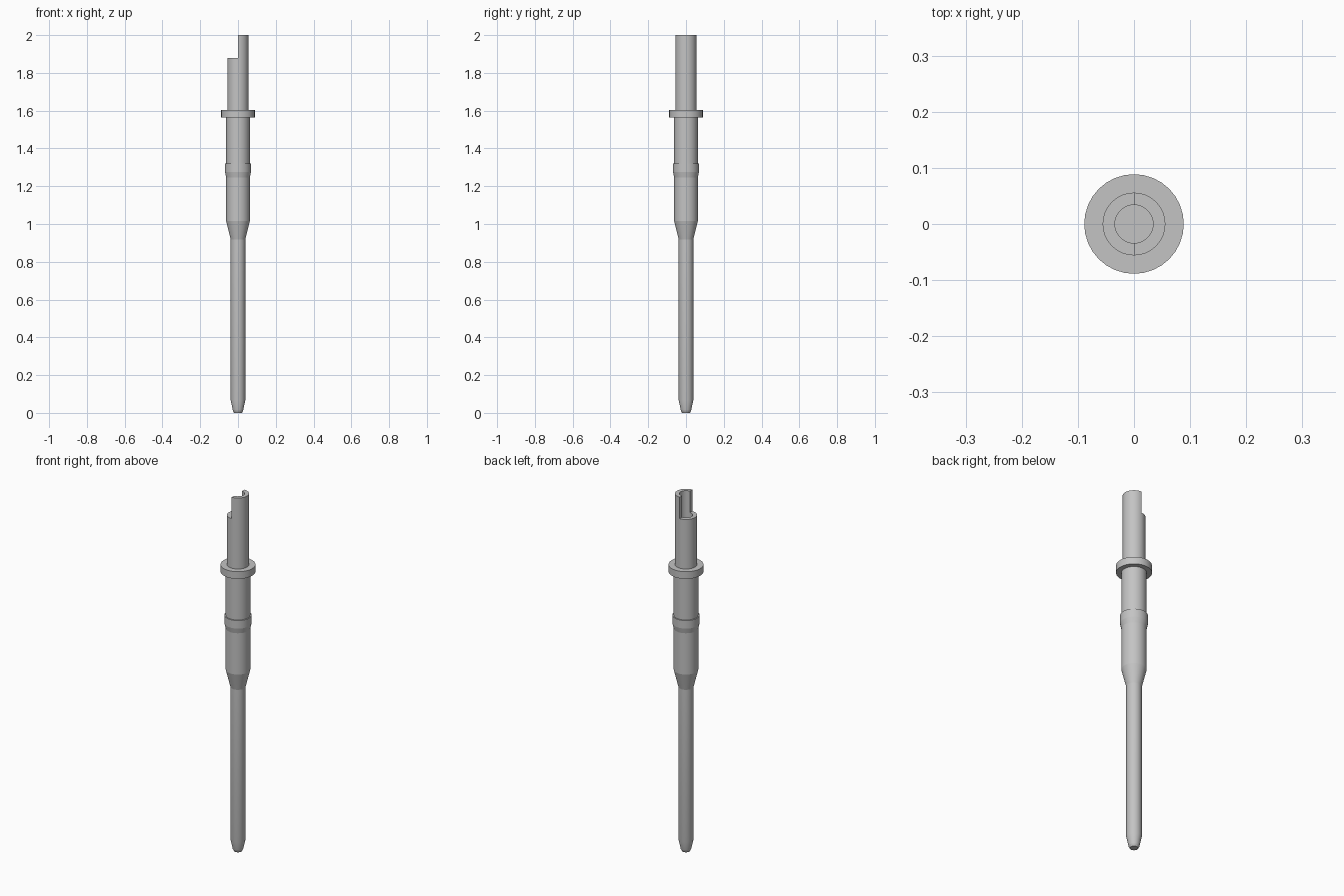
import bpy, bmesh, math

cube = bpy.data.objects.get("Cube")
if cube:
    bpy.data.objects.remove(cube, do_unlink=True)

SEG = 32

metal = bpy.data.materials.new("grey metal")
metal.use_nodes = True
GREY = (0.55, 0.55, 0.55, 1)
metal.diffuse_color = GREY
metal.node_tree.nodes["Principled BSDF"].inputs["Base Color"].default_value = GREY


def lathe(profile):
    """Revolve (radius, z) points around z; zero radius makes a pole."""
    bm = bmesh.new()
    rings = []
    for r, z in profile:
        if r == 0:
            rings.append([bm.verts.new((0, 0, z))] * SEG)
        else:
            rings.append([bm.verts.new((r * math.cos(2 * math.pi * i / SEG),
                                        r * math.sin(2 * math.pi * i / SEG), z))
                          for i in range(SEG)])
    for a, b in zip(rings, rings[1:]):
        for i in range(SEG):
            j = (i + 1) % SEG
            corners = dict.fromkeys((a[i], a[j], b[j], b[i]))
            bm.faces.new(list(corners))
    return bm, rings


def finish(bm, name):
    bmesh.ops.recalc_face_normals(bm, faces=bm.faces)
    mesh = bpy.data.meshes.new(name)
    bm.to_mesh(mesh)
    bm.free()
    mesh.materials.append(metal)
    obj = bpy.data.objects.new(name, mesh)
    bpy.context.collection.objects.link(obj)
    bpy.ops.object.select_all(action='DESELECT')
    obj.select_set(True)
    bpy.context.view_layer.objects.active = obj
    bpy.ops.object.shade_smooth_by_angle(angle=math.radians(12))


# Solid turned parts
parts = {
    "pin_shaft": [(0, 0), (0.021, 0), (0.027, 0.012), (0.0385, 0.066),
                  (0.0385, 0.95), (0, 0.95)],
    "barrel": [(0, 0.918), (0.0385, 0.918), (0.0625, 1.015),
               (0.0625, 1.58), (0, 1.58)],
    "retaining_ridge": [(0, 1.246), (0.0625, 1.246), (0.0688, 1.275),
                        (0.0688, 1.32), (0, 1.32)],
    "flange": [(0, 1.563), (0.0887, 1.563), (0.0887, 1.603), (0, 1.603)],
}
for part_name, points in parts.items():
    finish(lathe(points)[0], part_name)

# Hollow wire cup, with its -x half cut down to a step
OUT, BORE, STEP, TOP = 0.056, 0.034, 1.88, 2.0
bm, rings = lathe([(0, 1.59), (OUT, 1.59), (OUT, STEP), (OUT, TOP),
                   (BORE, TOP), (BORE, STEP), (BORE, 1.65), (0, 1.65)])
outer_step, outer_top, inner_top, inner_step = rings[2:6]
first, last = SEG // 4, 3 * SEG // 4
# step surface and the two upright cut walls
for i in range(first, last):
    bm.faces.new((outer_step[i], outer_step[i + 1], inner_step[i + 1], inner_step[i]))
for i in (first, last):
    bm.faces.new((outer_step[i], outer_top[i], inner_top[i], inner_step[i]))
bmesh.ops.delete(bm, geom=[v for v in bm.verts if v.co.x < -1e-4 and v.co.z > STEP + 0.01],
                 context='VERTS')
finish(bm, "wire_cup")
